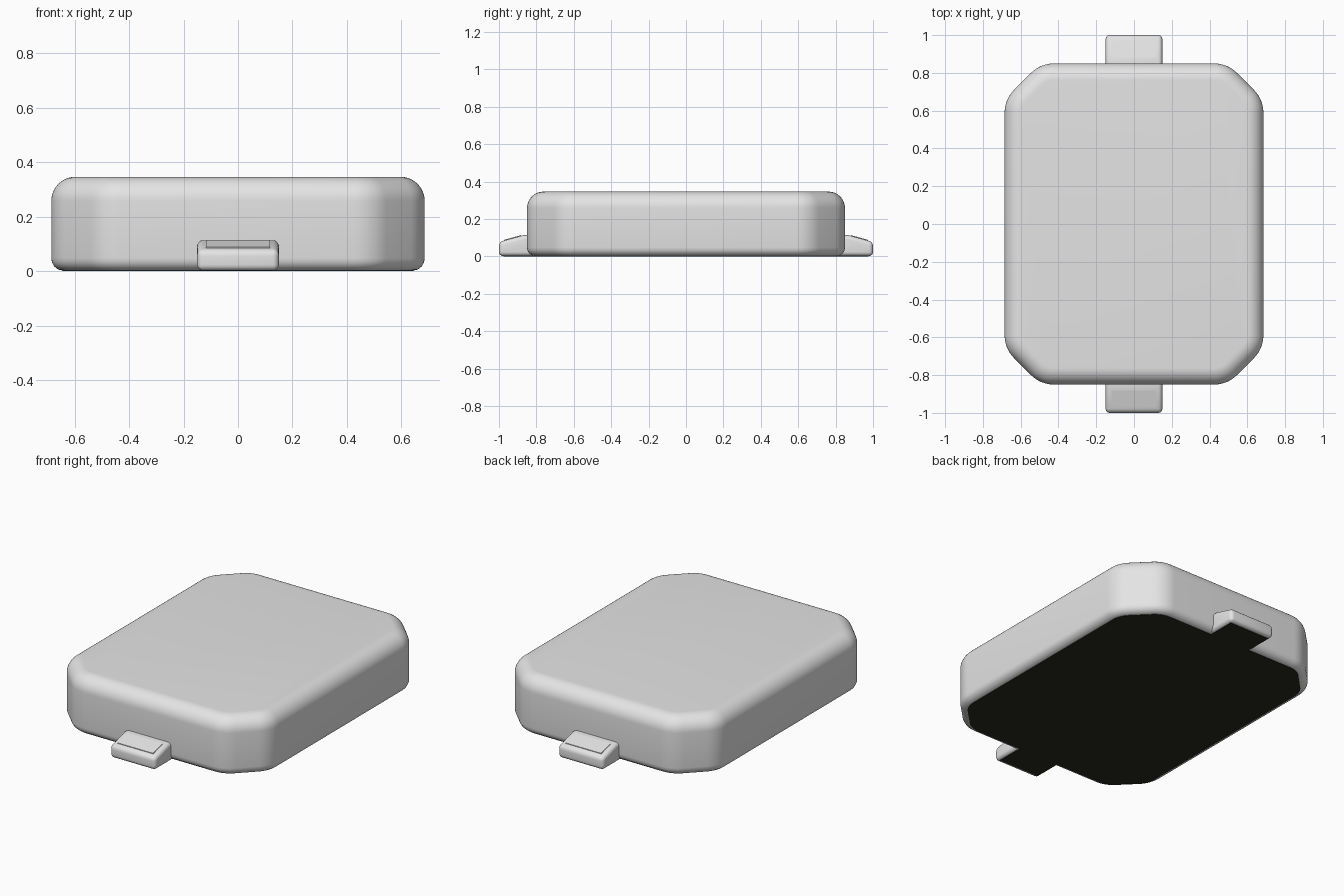
import bpy, bmesh, math
from mathutils import Vector

if "Cube" in bpy.data.objects:
    bpy.data.objects.remove(bpy.data.objects["Cube"])


def material(name, rgb):
    m = bpy.data.materials.new(name)
    m.diffuse_color = (*rgb, 1)
    m.use_nodes = True
    m.node_tree.nodes["Principled BSDF"].inputs["Base Color"].default_value = m.diffuse_color
    return m


GREY = material("light grey", (0.78, 0.78, 0.78))
DARK = material("dark underside", (0.021, 0.024, 0.012))


def outline(inset, steps=8):
    """Octagonal plan with rounded corners, shrunk by inset."""
    w, d, cx, cy, r = 0.685, 0.85, 0.495, 0.66, 0.17
    corners = []
    for sx, sy in ((1, 1), (-1, 1), (-1, -1), (1, -1)):
        pair = [(Vector((sx * w, sy * cy)), 0 if sx > 0 else 180),
                (Vector((sx * cx, sy * d)), 90 if sy > 0 else 270)]
        if sx * sy < 0:
            pair.reverse()
        for p, flat in pair:
            diag = math.degrees(math.atan2(sy, sx)) % 360
            if flat == 0 and diag > 180:
                flat = 360
            a, b = sorted((flat, diag))
            corners.append((p, math.radians(a), math.radians(b)))
    pts = []
    for p, a, b in corners:
        n = Vector((math.cos(a) + math.cos(b), math.sin(a) + math.sin(b)))
        c = p - n * r / (1 + math.cos(b - a))
        for i in range(steps + 1):
            t = a + (b - a) * i / steps
            pts.append(c + Vector((math.cos(t), math.sin(t))) * (r - inset))
    return pts


def loft(name, rings, mat, bevel=0):
    """Skin a stack of closed rings and cap both ends."""
    bm = bmesh.new()
    loops = [[bm.verts.new(p) for p in ring] for ring in rings]
    n = len(loops[0])
    for lo, hi in zip(loops, loops[1:]):
        for i in range(n):
            j = (i + 1) % n
            bm.faces.new((lo[i], lo[j], hi[j], hi[i]))
    bm.faces.new(loops[0][::-1])
    bm.faces.new(loops[-1])
    bmesh.ops.recalc_face_normals(bm, faces=bm.faces[:])
    me = bpy.data.meshes.new(name)
    bm.to_mesh(me)
    bm.free()
    me.materials.append(mat)
    ob = bpy.data.objects.new(name, me)
    bpy.context.collection.objects.link(ob)
    bpy.context.view_layer.objects.active = ob
    ob.select_set(True)
    if bevel:
        mod = ob.modifiers.new("rounded edges", 'BEVEL')
        mod.width, mod.segments = bevel, 5
        mod.limit_method, mod.angle_limit = 'ANGLE', math.radians(50)
        bpy.ops.object.modifier_apply(modifier=mod.name)
    bpy.ops.object.shade_smooth_by_angle(angle=math.radians(40))
    ob.select_set(False)
    return ob


# case body: small rounding below, large rounding above
profile = [(0.042, 0.002), (0.025, 0.006), (0.01, 0.018), (0.002, 0.033), (0, 0.048)]
for i in range(11):
    t = math.pi / 2 * i / 10
    profile.append((0.088 * (1 - math.cos(t)), 0.258 + 0.088 * math.sin(t)))
loft("case_body", [[(p.x, p.y, z) for p in outline(k)] for k, z in profile], GREY)

# dark underside plate
loft("underside", [[(p.x, p.y, z) for p in outline(0.04)] for z in (0, 0.003)], DARK)

# latch tabs at both ends, each with a raised grip on its slope
side = [(0.80, 0.002), (1.0, 0.002), (1.0, 0.077), (0.87, 0.113), (0.80, 0.113)]
grip = [(0.882, 0.10), (0.882, 0.1135), (0.972, 0.0885), (0.972, 0.075)]
for s, end in ((-1, "front"), (1, "back")):
    loft(end + "_tab", [[(x, s * y, z) for y, z in side] for x in (-0.15, 0.15)], GREY, 0.022)
    loft(end + "_tab_grip", [[(x, s * y, z) for y, z in grip] for x in (-0.118, 0.118)], GREY)
    plate = [(-0.132, 0.805), (0.132, 0.805), (0.132, 0.975), (-0.132, 0.975)]
    loft(end + "_tab_underside", [[(x, s * y, z) for x, y in plate] for z in (0, 0.003)], DARK)
